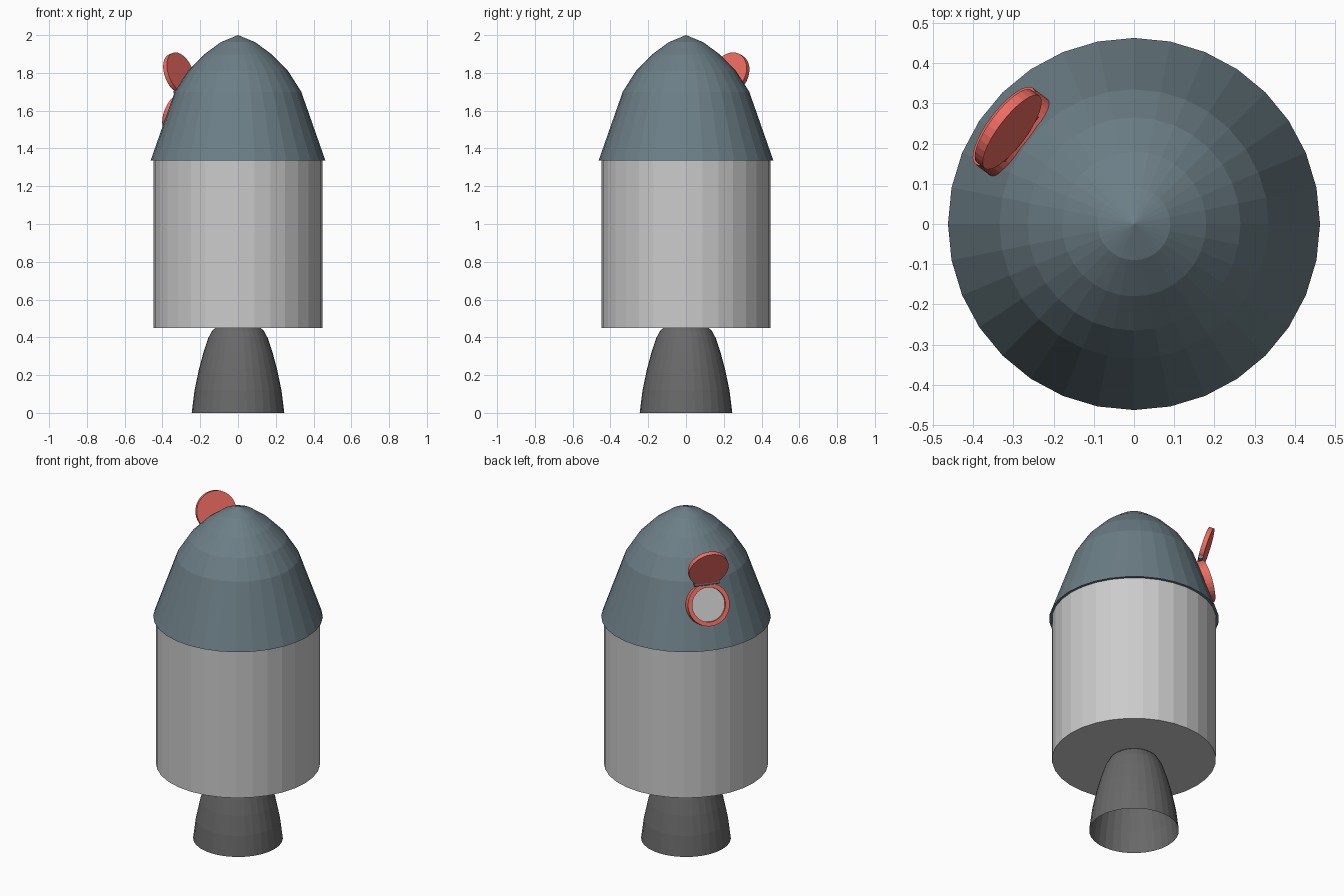
import bpy, bmesh
from math import cos, sin, tau, radians
from mathutils import Matrix, Vector

if "Cube" in bpy.data.objects:
    bpy.data.objects.remove(bpy.data.objects["Cube"])


def material(name, rgb):
    m = bpy.data.materials.new(name)
    m.diffuse_color = (*rgb, 1)
    m.use_nodes = True
    m.node_tree.nodes["Principled BSDF"].inputs["Base Color"].default_value = m.diffuse_color
    return m


SLATE = material("slate", (0.15, 0.21, 0.24))
RED = material("red", (0.85, 0.15, 0.12))
DARK = material("dark_grey", (0.14, 0.14, 0.14))


def lathe(name, profile, mat=None, sides=32, pose=Matrix(), closed=False):
    """Revolve (radius, height) points round z; radius 0 becomes a pole."""
    bm = bmesh.new()
    rings = []
    for r, z in profile:
        if r == 0:
            rings.append([bm.verts.new((0, 0, z))] * sides)
        else:
            rings.append([bm.verts.new((r * cos(tau * i / sides), r * sin(tau * i / sides), z))
                          for i in range(sides)])
    pairs = list(zip(rings, rings[1:]))
    if closed:
        pairs.append((rings[-1], rings[0]))
    for a, b in pairs:
        for i in range(sides):
            j = (i + 1) % sides
            corners = list(dict.fromkeys((a[i], a[j], b[j], b[i])))
            bm.faces.new(corners)
    bmesh.ops.recalc_face_normals(bm, faces=bm.faces)
    mesh = bpy.data.meshes.new(name)
    bm.to_mesh(mesh)
    bm.free()
    ob = bpy.data.objects.new(name, mesh)
    ob.matrix_world = pose
    if mat:
        mesh.materials.append(mat)
    bpy.context.collection.objects.link(ob)
    return ob


# Main stack: engine bell, body and nose cone
lathe("engine_bell", [(0.245, 0), (0.23, 0.12), (0.207, 0.23), (0.183, 0.32),
                      (0.158, 0.395), (0.135, 0.437), (0.12, 0.45)], DARK)
lathe("body", [(0, 0.45), (0.448, 0.45), (0.448, 1.34), (0, 1.34)])
lathe("nose_cone", [(0, 1.335), (0.463, 1.335), (0.335, 1.70), (0.265, 1.81),
                    (0.18, 1.897), (0.09, 1.963), (0, 2.0)], SLATE)

# Hatch on the back left of the nose
AZ = radians(143)


def hatch_pose(r, z, elevation):
    """Local z points outward at the given elevation, local x is sideways."""
    e = radians(elevation)
    out = Vector((cos(AZ) * cos(e), sin(AZ) * cos(e), sin(e)))
    side = Vector((-sin(AZ), cos(AZ), 0))
    up = out.cross(side)
    rot = Matrix((side, up, out)).transposed().to_4x4()
    return Matrix.Translation((r * cos(AZ), r * sin(AZ), z)) @ rot


def disc(r, low, high):
    return [(0, low), (r, low), (r, high), (0, high)]


opening = hatch_pose(0.405, 1.585, 19.3)
lathe("hatch_rim", [(0.119, -0.06), (0.119, 0), (0.095, 0), (0.095, -0.06)],
      RED, pose=opening, closed=True)
lathe("hatch_window", disc(0.097, -0.05, -0.015), pose=opening)
lathe("hatch_lid", disc(0.113, -0.013, 0.013), RED, pose=hatch_pose(0.392, 1.797, -18))

# Hinge pin lying sideways between rim and lid
lathe("hatch_hinge", disc(0.013, -0.07, 0.07), SLATE, sides=12,
      pose=hatch_pose(0.362, 1.697, 0) @ Matrix.Rotation(radians(90), 4, 'Y'))
